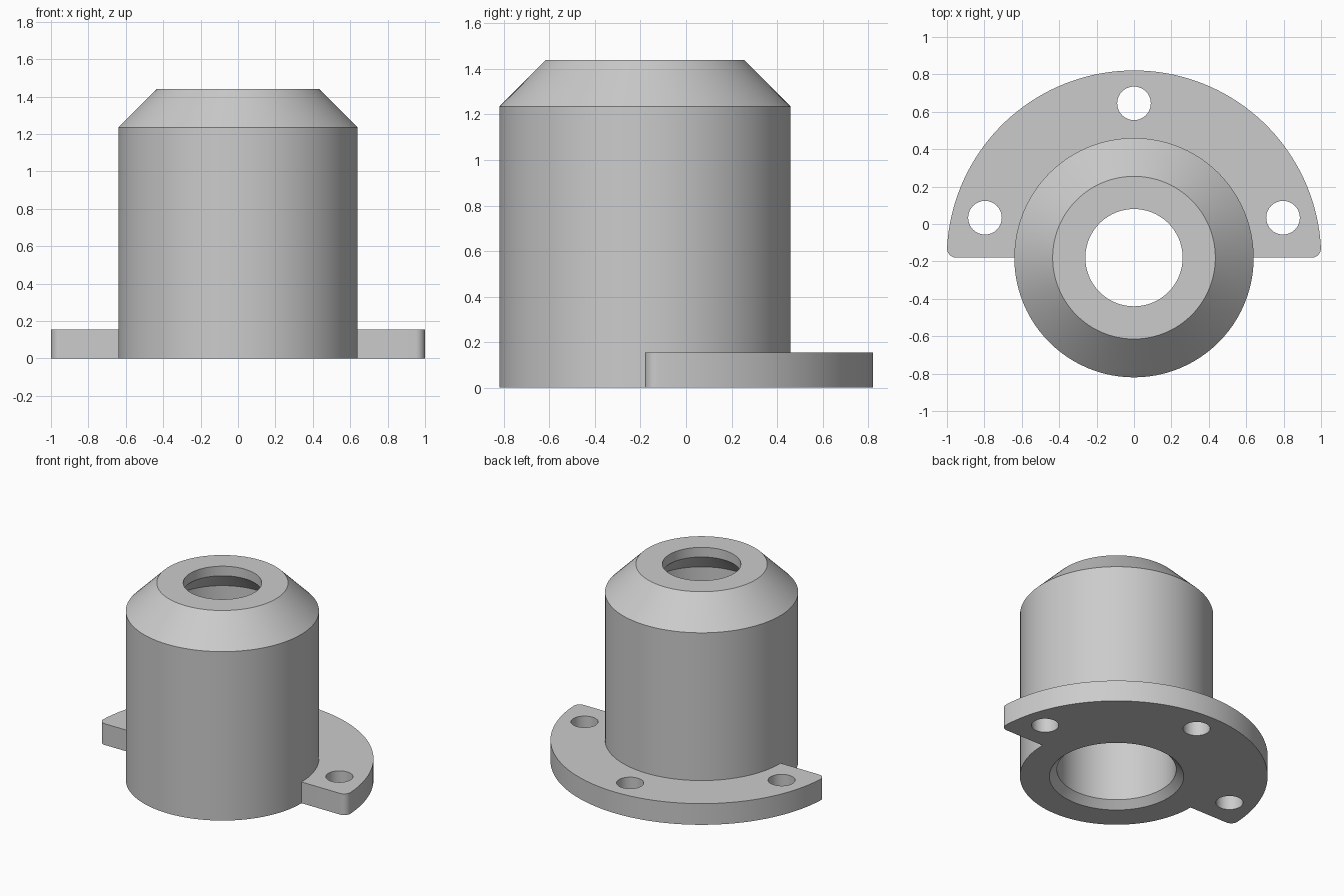
import bpy
import bmesh
from math import sin, cos, pi, radians, sqrt, atan2
from mathutils import Matrix, Vector

if "Cube" in bpy.data.objects:
    bpy.data.objects.remove(bpy.data.objects["Cube"])

AXIS = Vector((0, -0.18, 0))   # common axis of the housing and flange
SEGMENTS = 96

grey = bpy.data.materials.new("plain grey")
grey.use_nodes = True
colour = (0.6, 0.6, 0.6, 1)
grey.diffuse_color = colour
grey.node_tree.nodes["Principled BSDF"].inputs["Base Color"].default_value = colour


def finish(obj):
    obj.location = AXIS
    obj.data.materials.append(grey)
    bpy.ops.object.select_all(action="DESELECT")
    obj.select_set(True)
    bpy.context.view_layer.objects.active = obj
    bpy.ops.object.shade_smooth_by_angle(angle=radians(30))


def lathe(name, profile):
    """Revolve a closed (radius, height) profile around z."""
    bm = bmesh.new()
    verts = [bm.verts.new((r, 0, z)) for r, z in profile]
    edges = [bm.edges.new((a, b)) for a, b in zip(verts, verts[1:] + verts[:1])]
    bmesh.ops.spin(bm, geom=verts + edges, cent=(0, 0, 0), axis=(0, 0, 1),
                   angle=2 * pi, steps=SEGMENTS, use_duplicate=False)
    bmesh.ops.remove_doubles(bm, verts=bm.verts, dist=1e-4)
    bmesh.ops.recalc_face_normals(bm, faces=bm.faces)
    mesh = bpy.data.meshes.new(name)
    bm.to_mesh(mesh)
    bm.free()
    obj = bpy.data.objects.new(name, mesh)
    bpy.context.collection.objects.link(obj)
    finish(obj)


def arc(cx, cy, r, start, end, steps):
    angles = [start + (end - start) * i / steps for i in range(steps + 1)]
    return [(cx + r * cos(a), cy + r * sin(a)) for a in angles]


def plate(name, outlines, thickness):
    """Extrude filled outlines upward; inner outlines become holes."""
    curve = bpy.data.curves.new(name, "CURVE")
    curve.dimensions = "2D"
    curve.fill_mode = "BOTH"
    curve.extrude = thickness / 2
    for points in outlines:
        spline = curve.splines.new("POLY")
        spline.points.add(len(points) - 1)
        for p, (x, y) in zip(spline.points, points):
            p.co = (x, y, 0, 1)
        spline.use_cyclic_u = True
    source = bpy.data.objects.new(name + " curve", curve)
    bpy.context.collection.objects.link(source)
    graph = bpy.context.evaluated_depsgraph_get()
    mesh = bpy.data.meshes.new_from_object(source.evaluated_get(graph))
    bpy.data.objects.remove(source)
    mesh.transform(Matrix.Translation((0, 0, thickness / 2)))
    # Join the caps to the walls
    bm = bmesh.new()
    bm.from_mesh(mesh)
    bmesh.ops.remove_doubles(bm, verts=bm.verts, dist=1e-4)
    bmesh.ops.recalc_face_normals(bm, faces=bm.faces)
    bm.to_mesh(mesh)
    bm.free()
    mesh.materials.clear()
    mesh.name = name
    obj = bpy.data.objects.new(name, mesh)
    bpy.context.collection.objects.link(obj)
    finish(obj)


# Hollow housing with sloped shoulder, matching inner cone and bottom chamfer
lathe("housing", [(0.64, 0), (0.64, 1.235), (0.435, 1.44), (0.26, 1.44),
                  (0.26, 1.37), (0.395, 1.235), (0.395, 0.05), (0.445, 0)])

# Half-ring flange with rounded front corners
outer, fillet = 1.001, 0.05
corner_x = sqrt((outer - fillet) ** 2 - fillet ** 2)
turn = atan2(fillet, corner_x)
right_corner = arc(corner_x, fillet, fillet, -pi / 2, turn, 10)
left_corner = [(-x, y) for x, y in reversed(right_corner)]
rim = arc(0, 0, outer, turn, pi - turn, 72)[1:-1]
inner_arc = arc(0, 0, 0.638, pi, 0, SEGMENTS // 2)
outlines = [right_corner + rim + left_corner + inner_arc]

# Three bolt holes
for angle in (15, 90, 165):
    a = radians(angle)
    outlines.append(arc(0.825 * cos(a), 0.825 * sin(a), 0.09, 0, 2 * pi, 32)[:-1])
plate("flange", outlines, 0.155)
